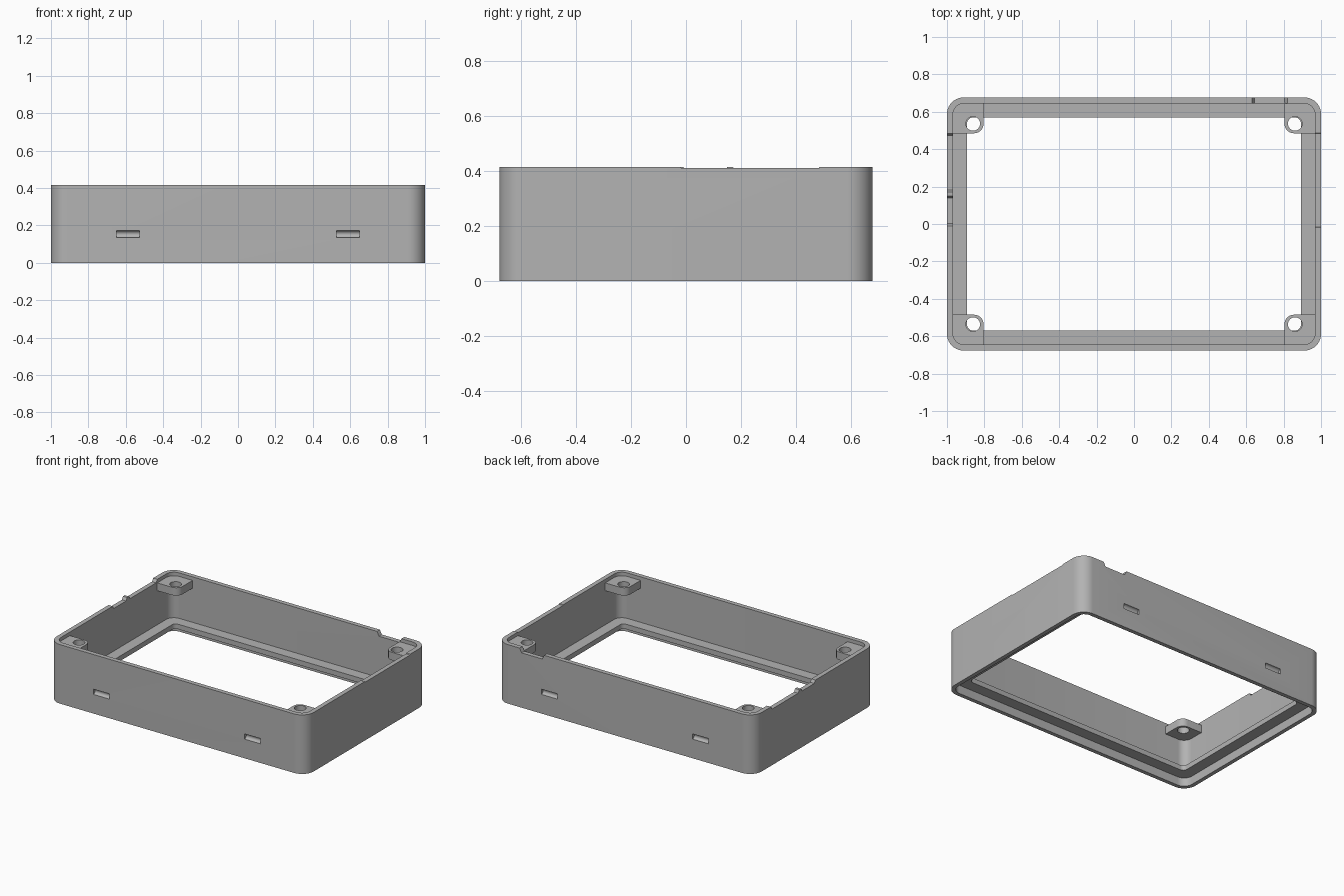
import bpy, bmesh, math
from mathutils import Vector

if "Cube" in bpy.data.objects:
    bpy.data.objects.remove(bpy.data.objects["Cube"], do_unlink=True)

HX, HY, H = 1.0, 0.677, 0.415      # half length, half depth, height
FLANGE_LOW, FLANGE_TOP = 0.06, 0.095

grey = bpy.data.materials.new("mid_grey")
grey.use_nodes = True
colour = (0.45, 0.45, 0.45, 1)
grey.diffuse_color = colour
grey.node_tree.nodes["Principled BSDF"].inputs["Base Color"].default_value = colour


def make_object(name, bm):
    bmesh.ops.recalc_face_normals(bm, faces=bm.faces)
    mesh = bpy.data.meshes.new(name)
    bm.to_mesh(mesh)
    bm.free()
    mesh.materials.append(grey)
    obj = bpy.data.objects.new(name, mesh)
    bpy.context.collection.objects.link(obj)
    return obj


def arc(cx, cy, r, start, steps):
    return [(cx + r * math.cos(start + i * math.pi / 2 / steps),
             cy + r * math.sin(start + i * math.pi / 2 / steps)) for i in range(steps + 1)]


def rounded_rect(hx, hy, r):
    pts = []
    for i, (sx, sy) in enumerate(((1, 1), (-1, 1), (-1, -1), (1, -1))):
        pts += arc(sx * (hx - r), sy * (hy - r), r, i * math.pi / 2, 10)
    return pts


def prism(name, pts, direction):
    """Extrude a closed 3D outline along a direction."""
    bm = bmesh.new()
    face = bm.faces.new([bm.verts.new(p) for p in pts])
    out = bmesh.ops.extrude_face_region(bm, geom=[face], use_keep_orig=True)
    moved = [v for v in out["geom"] if isinstance(v, bmesh.types.BMVert)]
    bmesh.ops.translate(bm, verts=moved, vec=Vector(direction))
    return make_object(name, bm)


def cylinder(name, centre, r, depth, axis):
    bm = bmesh.new()
    bmesh.ops.create_cone(bm, cap_ends=True, segments=32, radius1=r, radius2=r, depth=depth)
    obj = make_object(name, bm)
    if axis == "X":
        obj.rotation_euler.y = math.pi / 2
    obj.location = centre
    return obj


def cut(obj, cutter):
    cutter.hide_render = True
    mod = obj.modifiers.new("cut", "BOOLEAN")
    mod.operation = "DIFFERENCE"
    mod.solver = "EXACT"
    mod.object = cutter
    bpy.context.view_layer.objects.active = obj
    bpy.ops.object.modifier_apply(modifier=mod.name)
    bpy.data.objects.remove(cutter, do_unlink=True)


def shade(obj):
    bpy.ops.object.select_all(action="DESELECT")
    obj.select_set(True)
    bpy.context.view_layer.objects.active = obj
    bpy.ops.object.shade_smooth_by_angle(angle=math.radians(30))


# Frame: closed cross-section lofted through rounded rectangles (inset, radius, z)
sections = [(0, 0.09, 0), (0, 0.09, H),
            (0.032, 0.06, H), (0.032, 0.06, FLANGE_TOP),
            (0.108, 0.03, FLANGE_TOP), (0.108, 0.03, FLANGE_LOW),
            (0.028, 0.064, FLANGE_LOW), (0.028, 0.064, 0)]
bm = bmesh.new()
rings = [[bm.verts.new((x, y, z)) for x, y in rounded_rect(HX - d, HY - d, r)]
         for d, r, z in sections]
for k, ring in enumerate(rings):
    nxt = rings[(k + 1) % len(rings)]
    for i in range(len(ring)):
        j = (i + 1) % len(ring)
        bm.faces.new((ring[i], ring[j], nxt[j], nxt[i]))
frame = make_object("frame_wall", bm)

# Blind rounded latch grooves in the front and back walls
for sx in (-1, 1):
    for sy in (-1, 1):
        cut(frame, cylinder("groove_cutter", (sx * 0.588, sy * HY, 0.153), 0.0185, 0.125, "X"))


def edge_notch(along, start, end, side, depth, slope):
    """Cut a shallow notch with sloped ends into the top of one wall."""
    top = H + 0.02
    profile = ((start, top), (start, H), (start + slope, H - depth),
               (end - slope, H - depth), (end, H), (end, top))
    if along == "x":
        pts = [(a, side * (HY - 0.045), z) for a, z in profile]
        direction = (0, side * 0.08, 0)
    else:
        pts = [(side * (HX - 0.045), a, z) for a, z in profile]
        direction = (side * 0.08, 0, 0)
    cut(frame, prism("notch_cutter", pts, direction))


edge_notch("x", 0.63, 0.82, 1, 0.03, 0.015)
edge_notch("y", 0.17, 0.485, -1, 0.02, 0.012)
edge_notch("y", -0.01, 0.15, -1, 0.02, 0.012)
edge_notch("y", -0.02, 0.487, 1, 0.005, 0.004)
shade(frame)

# Corner screw bosses: rounded toward the middle, bored through
for sx, side in ((1, "left"), (-1, "right")):
    for sy, end in ((1, "back"), (-1, "front")):
        outline = arc(0.855, 0.535, 0.05, math.pi, 8) + [(0.975, 0.485)]
        outline += arc(0.895, 0.57, 0.08, 0, 8) + [(0.805, 0.65)]
        boss = prism(f"screw_boss_{end}_{side}",
                     [(sx * x, sy * y, 0.335) for x, y in outline], (0, 0, 0.055))
        cut(boss, cylinder("hole_cutter", (sx * 0.861, sy * 0.537, 0.36), 0.038, 0.2, "Z"))
        shade(boss)
